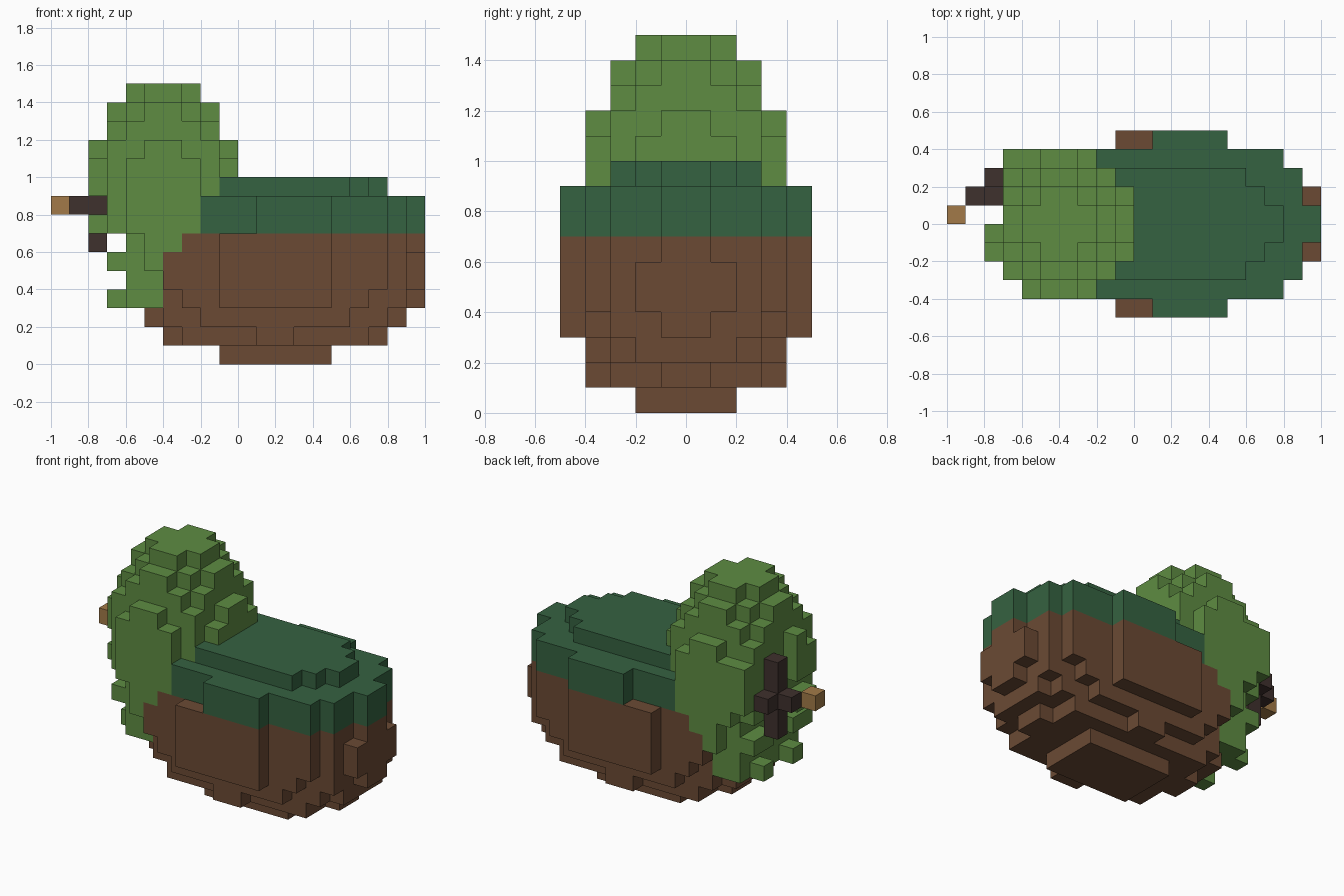
import bpy
import bmesh

cube = bpy.data.objects.get("Cube")
if cube:
    bpy.data.objects.remove(cube, do_unlink=True)

S = 0.1  # edge length of one block


def linear(c):
    c /= 255
    return c / 12.92 if c <= 0.04045 else ((c + 0.055) / 1.055) ** 2.4


def material(name, rgb):
    col = (*[linear(c) for c in rgb], 1)
    m = bpy.data.materials.new(name)
    m.diffuse_color = col
    m.use_nodes = True
    m.node_tree.nodes["Principled BSDF"].inputs["Base Color"].default_value = col
    return m


def layer(k, cx, halves):
    """Blocks of one layer: half length in x for each row counted out from y = 0."""
    out = set()
    for r, h in enumerate(halves):
        for i in range(cx - h, cx + h):
            out |= {(i, r, k), (i, -r - 1, k)}
    return out


def box(x, y, z):
    """Blocks in half-open index ranges."""
    return {(i, j, k) for i in range(*x) for j in range(*y) for k in range(*z)}


# Rounded body, bottom to top
lower = set()
for k, halves in enumerate([(3, 3), (6, 5, 5, 1), (7, 7, 6, 4), (8, 7, 7, 5, 3),
                            (8, 8, 7, 6, 3), (8, 8, 7, 6, 3), (8, 7, 7, 6, 3)]):
    lower |= layer(k, 2, halves)

# Dark cover on the back of the body
upper = layer(9, 2, (6, 5, 4))
for k in (7, 8):
    upper |= layer(k, 2, (8, 7, 7, 6))
    for j in (-5, 4):
        upper |= box((1, 5), (j, j + 1), (k, k + 1))

# Egg-shaped head, from the chin up
head = set()
for k, halves in enumerate([(2, 2, 2), (2, 2, 2), (2, 2, 2, 1), (2, 2, 2, 1),
                            (4, 4, 3, 2), (4, 4, 3, 2), (4, 4, 3, 2), (4, 4, 3, 2),
                            (4, 3, 3, 1), (3, 3, 2), (3, 2, 1), (2, 1)], start=3):
    head |= layer(k, -4, halves)
# the chin only wraps the front end of the body
head = {(i, j, k) for i, j, k in head if not (k <= 5 and i >= -4)}
# the face has one raised ridge beside the column, open at mid height
head = {(i, j, k) for i, j, k in head
        if i > -8 or (j in (-2, -1) and k != 8)}
head |= box((-7, -6), (3, 4), (8, 11))
# loose chin tufts
for j, k in ((-2, 3), (1, 3), (-3, 5), (-2, 5), (1, 5), (2, 5)):
    head.add((-7, j, k))

# Dark column with two arms, and the tip in front of it
column = box((-8, -7), (1, 2), (6, 11)) | {(-8, 2, 8), (-9, 1, 8)}
tip = {(-10, 0, 8)}

parts = [
    ("face_tip", tip, material("tan", (162, 122, 72))),
    ("face_column", column, material("dark_brown", (63, 49, 45))),
    ("head", head, material("leaf_green", (94, 140, 66))),
    ("body_cover", upper, material("dark_green", (53, 98, 65))),
    ("body", lower, material("brown", (107, 74, 52))),
]

# Earlier parts replace later ones where they overlap
taken = set()
for _, blocks, _ in parts:
    blocks -= taken
    taken |= blocks

# Corners of a block side for each direction (counter-clockwise from outside)
SIDES = {
    (1, 0, 0): ((1, 0, 0), (1, 1, 0), (1, 1, 1), (1, 0, 1)),
    (-1, 0, 0): ((0, 0, 0), (0, 0, 1), (0, 1, 1), (0, 1, 0)),
    (0, 1, 0): ((0, 1, 0), (0, 1, 1), (1, 1, 1), (1, 1, 0)),
    (0, -1, 0): ((0, 0, 0), (1, 0, 0), (1, 0, 1), (0, 0, 1)),
    (0, 0, 1): ((0, 0, 1), (1, 0, 1), (1, 1, 1), (0, 1, 1)),
    (0, 0, -1): ((0, 0, 0), (0, 1, 0), (1, 1, 0), (1, 0, 0)),
}


def build(name, blocks, mat):
    """Mesh only the block sides that are open to the air."""
    bm = bmesh.new()
    verts = {}
    for i, j, k in sorted(blocks):
        for (dx, dy, dz), corners in SIDES.items():
            if (i + dx, j + dy, k + dz) in taken:
                continue
            loop = []
            for a, b, c in corners:
                p = (i + a, j + b, k + c)
                if p not in verts:
                    verts[p] = bm.verts.new([n * S for n in p])
                loop.append(verts[p])
            bm.faces.new(loop)
    mesh = bpy.data.meshes.new(name)
    bm.to_mesh(mesh)
    bm.free()
    mesh.materials.append(mat)
    bpy.context.scene.collection.objects.link(bpy.data.objects.new(name, mesh))


for part in parts:
    build(*part)
